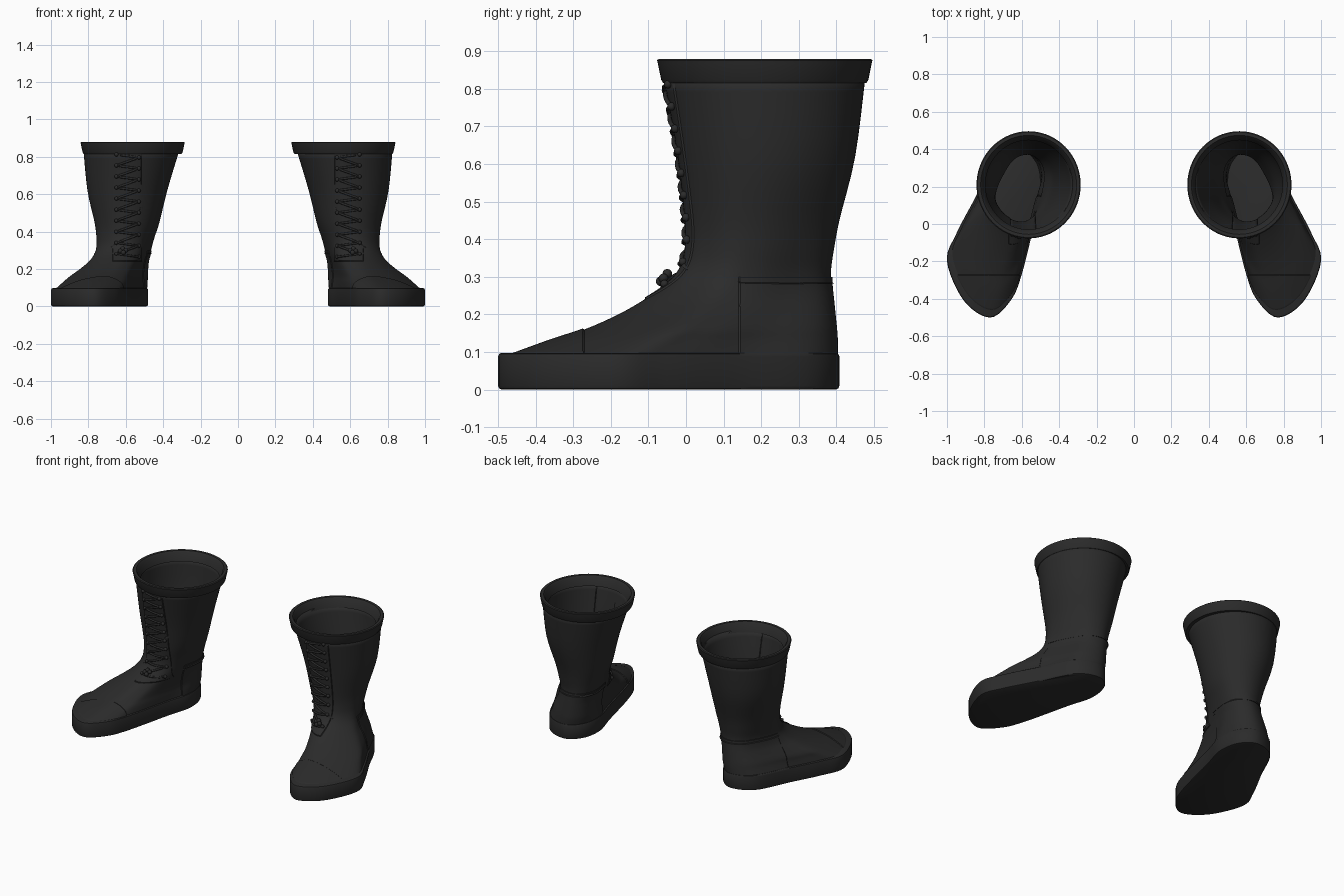
import bpy, bmesh, math
from mathutils import Vector
from mathutils.bvhtree import BVHTree

if "Cube" in bpy.data.objects:
    bpy.data.objects.remove(bpy.data.objects["Cube"])

leather = bpy.data.materials.new("black_leather")
leather.use_nodes = True
colour = (0.024, 0.024, 0.024, 1)
leather.diffuse_color = colour
bsdf = leather.node_tree.nodes["Principled BSDF"]
bsdf.inputs["Base Color"].default_value = colour
bsdf.inputs["Roughness"].default_value = 0.7


def spline(points, steps, closed):
    """Catmull-Rom samples through points of any dimension."""
    n, out = len(points), []
    pick = (lambda i: points[i % n]) if closed else (lambda i: points[max(0, min(n - 1, i))])
    for i in range(n if closed else n - 1):
        quad = [pick(i + k) for k in (-1, 0, 1, 2)]
        for s in range(steps):
            t = s / steps
            out.append([b + t / 2 * (c - a + t * (2*a - 5*b + 4*c - d + t * (3*(b - c) + d - a)))
                        for a, b, c, d in zip(*quad)])
    return out if closed else out + [list(points[-1])]


# Foot outline, from the heel along the inner side to the toe and back
FOOT = spline([(.6, .41), (.505, .34), (.48, .2), (.525, .03), (.6, -.27), (.66, -.41),
               (.77, -.5), (.91, -.41), (1, -.2), (.95, -.05), (.85, .14), (.74, .35)], 6, True)
COUNT = len(FOOT)


def unit(points):
    """Scale an outline to fill the unit square."""
    axes = []
    for values in zip(*points):
        low, high = min(values), max(values)
        axes.append([(v - low) / (high - low) for v in values])
    return list(zip(*axes))


FOOT_UNIT = unit(FOOT)
ROUND_UNIT = unit([(-math.sin(math.tau * i / COUNT), math.cos(math.tau * i / COUNT))
                   for i in range(COUNT)])


def ring(z, x0, x1, y0, y1, foot, inset=0):
    """Outline between round and foot shaped, fitted into a box."""
    shape = unit([[r + (f - r) * foot for f, r in zip(p, q)]
                  for p, q in zip(FOOT_UNIT, ROUND_UNIT)])
    x0, x1, y0, y1 = x0 + inset, x1 - inset, y0 + inset, y1 - inset
    return [(x0 + u * (x1 - x0), y0 + v * (y1 - y0), z) for u, v in shape]


def loft(rings, caps=False, loop=False):
    bm = bmesh.new()
    rows = [[bm.verts.new(p) for p in r] for r in rings]
    pairs = list(zip(rows, rows[1:])) + ([(rows[-1], rows[0])] if loop else [])
    for a, b in pairs:
        for i in range(COUNT):
            j = (i + 1) % COUNT
            bm.faces.new((a[i], a[j], b[j], b[i]))
    if caps:
        bm.faces.new(rows[0][::-1])
        bm.faces.new(rows[-1])
    bm.normal_update()
    return bm


def finish(obj):
    """Material and mirrored copy for the other foot."""
    obj.data.materials.append(leather)
    mirror = obj.modifiers.new("other_foot", 'MIRROR')
    mirror.use_mirror_merge = False


def add_mesh(name, bm, thickness=0):
    mesh = bpy.data.meshes.new(name)
    bm.to_mesh(mesh)
    bm.free()
    obj = bpy.data.objects.new(name, mesh)
    bpy.context.collection.objects.link(obj)
    bpy.ops.object.select_all(action='DESELECT')
    obj.select_set(True)
    bpy.context.view_layer.objects.active = obj
    bpy.ops.object.shade_smooth_by_angle(angle=math.radians(38))
    if thickness:
        solid = obj.modifiers.new("wall", 'SOLIDIFY')
        solid.thickness, solid.offset = thickness, -1
    finish(obj)
    return obj


# Sole with softened rims
add_mesh("sole", loft([ring(z, .48, 1, -.5, .408, 1, inset) for inset, z in
                       ((.01, 0), (.003, .003), (0, .01), (0, .088), (.003, .095), (.01, .098))],
                      caps=True))

# Upper: height, inner and outer side, front, back, foot shape
upper = loft([ring(*row) for row in spline([
    (.09, .49, .98, -.47, .4, 1), (.13, .487, .935, -.36, .4, .97),
    (.16, .486, .9, -.27, .398, .92), (.2, .484, .845, -.18, .394, .82),
    (.24, .48, .797, -.11, .39, .7), (.28, .47, .768, -.05, .386, .58),
    (.32, .46, .757, -.015, .386, .48), (.37, .446, .757, 0, .393, .36),
    (.45, .42, .767, 0, .408, .22), (.62, .378, .805, -.018, .45, .06),
    (.83, .315, .826, -.055, .477, 0)], 4, False)])


def raise_panel(planes, region):
    """Cut along planes near a region, then lift the region a little."""
    for co, no, near in planes:
        faces = [f for f in upper.faces if near(f.calc_center_median())]
        geom = faces + list({e for f in faces for e in f.edges}) + list({v for f in faces for v in f.verts})
        bmesh.ops.bisect_plane(upper, geom=geom, plane_co=co, plane_no=no, dist=1e-5)
    upper.normal_update()
    faces = [f for f in upper.faces if region(f.calc_center_median())]
    bmesh.ops.inset_region(upper, faces=faces, thickness=.004, depth=.004,
                           use_even_offset=True, use_boundary=False)
    upper.normal_update()


X, Y, Z = Vector((1, 0, 0)), Vector((0, 1, 0)), Vector((0, 0, 1))
# Toe cap, heel counter and lacing panel
raise_panel([(Y * -.27, Y, lambda c: c.y < -.1)], lambda c: c.y < -.27)
raise_panel([(Y * .14, Y, lambda c: c.z < .36), (Z * .3, Z, lambda c: c.y > .1)],
            lambda c: c.y > .14 and c.z < .3)
in_front = lambda c: c.y < .1 and c.z > .2
raise_panel([(X * .515, X, in_front), (X * .672, X, in_front), (Z * .24, Z, in_front)],
            lambda c: in_front(c) and .515 < c.x < .672 and c.z > .24)
surface = BVHTree.FromBMesh(upper)
add_mesh("upper", upper, thickness=.015)

# Rolled collar
add_mesh("collar", loft([ring(z, .285, .842, -.077, .496, 0, inset) for inset, z in
                         ((.035, .814), (.016, .816), (.011, .824), (.002, .868), (0, .876),
                          (.005, .88), (.022, .88), (.03, .872), (.048, .82))], loop=True))


def on_front(x, z, lift):
    hit = surface.ray_cast(Vector((x, -2, z)), Y)[0]
    return Vector((x, hit.y - lift, z))


# Laces: a cross bar and a diagonal for each row, with a stud at each end
ROWS, LEFT, RIGHT = 10, .53, .65
corners = []
for i in range(ROWS):
    z = .265 + i * .059
    corners += [(LEFT, z), (RIGHT, z + .016)]
curve = bpy.data.curves.new("laces", 'CURVE')
curve.dimensions = '3D'
curve.bevel_depth = .006
curve.bevel_resolution = 2
path = [on_front(x, z, .005) for x, z in spline(corners, 1, False)]
path = []
for (xa, za), (xb, zb) in zip(corners, corners[1:]):
    path += [on_front(xa + (xb - xa) * k / 6, za + (zb - za) * k / 6, .005) for k in range(6)]
line = curve.splines.new('POLY')
line.points.add(len(path) - 1)
for point, co in zip(line.points, path):
    point.co = (*co, 1)
laces = bpy.data.objects.new("laces", curve)
bpy.context.collection.objects.link(laces)
finish(laces)


def add_balls(name, centres, radius):
    bm = bmesh.new()
    for c in centres:
        made = bmesh.ops.create_uvsphere(bm, u_segments=10, v_segments=6, radius=radius)
        bmesh.ops.translate(bm, verts=made["verts"], vec=c)
    add_mesh(name, bm)


add_balls("lace_studs", [on_front(x, z, .005) for x, z in corners], .011)
# Small knot at the foot of the lacing
add_balls("lace_knot", [on_front(x, z, .022) for x, z in
                        ((.6, .3), (.617, .308), (.63, .296), (.613, .288))], .013)
